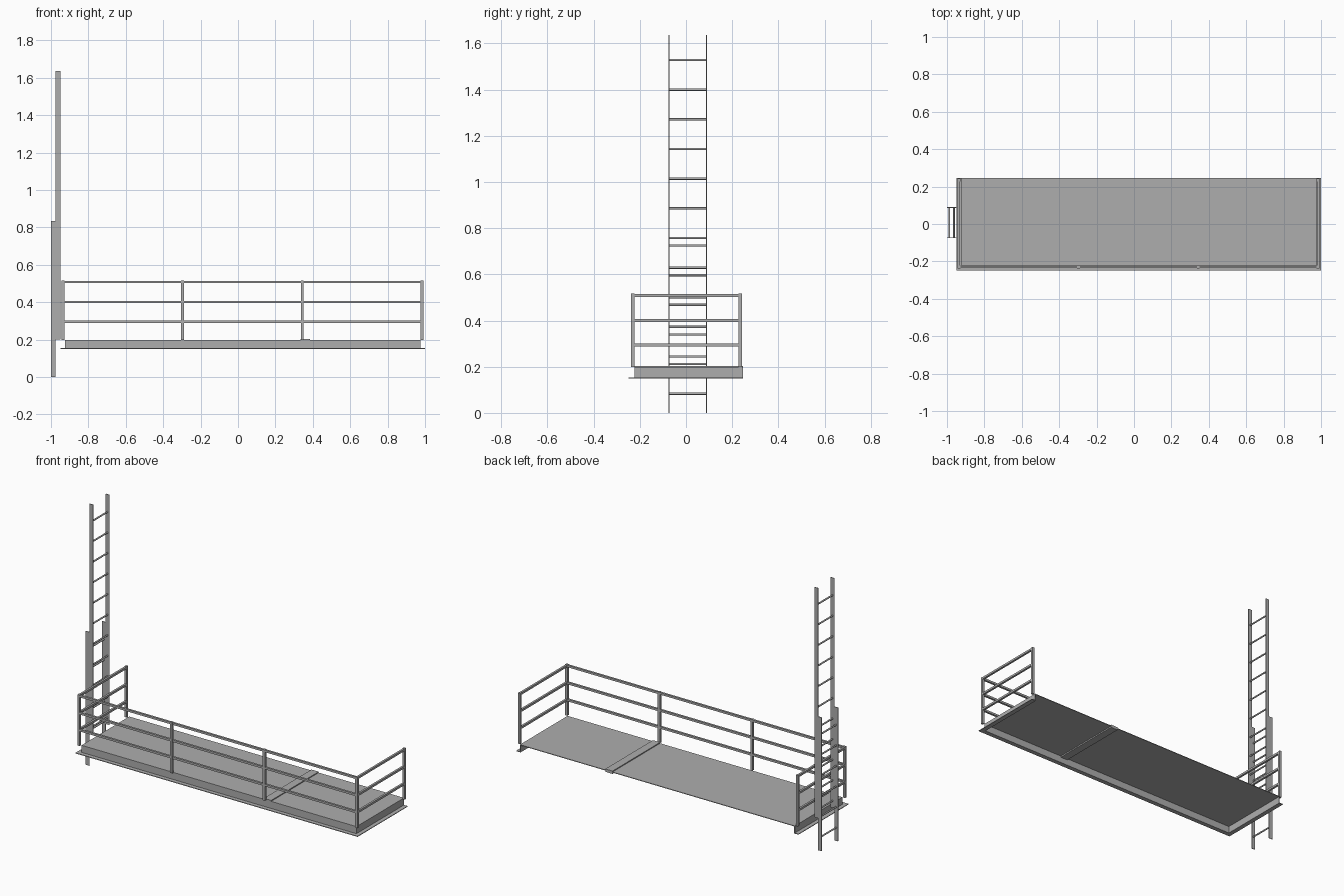
import bpy
from mathutils import Vector

cube = bpy.data.objects.get("Cube")
if cube:
    bpy.data.objects.remove(cube, do_unlink=True)

steel = bpy.data.materials.new("grey steel")
steel.use_nodes = True
GREY = (0.42, 0.42, 0.42, 1)
steel.diffuse_color = GREY
steel.node_tree.nodes["Principled BSDF"].inputs["Base Color"].default_value = GREY


def box(name, x, y, z):
    """Box from (min, max) ranges on each axis."""
    verts = [(a, b, c) for a in x for b in y for c in z]
    faces = [(0, 1, 3, 2), (4, 6, 7, 5), (0, 4, 5, 1),
             (2, 3, 7, 6), (0, 2, 6, 4), (1, 5, 7, 3)]
    mesh = bpy.data.meshes.new(name)
    mesh.from_pydata(verts, [], faces)
    mesh.materials.append(steel)
    obj = bpy.data.objects.new(name, mesh)
    bpy.context.collection.objects.link(obj)
    return obj


def bar(name, a, b, width):
    """Square bar between two points along one axis."""
    h = width / 2
    spans = [(min(p, q) - h, max(p, q) + h) if p == q else (min(p, q), max(p, q))
             for p, q in zip(a, b)]
    return box(name, *spans)


def rung(name, x, z):
    """Round rung running across the ladder."""
    bpy.ops.mesh.primitive_cylinder_add(
        vertices=12, radius=0.005, depth=STILE_Y[1] - STILE_Y[0],
        location=(x, sum(STILE_Y) / 2, z), rotation=(Vector((0, 1, 0)).angle(Vector((0, 0, 1))), 0, 0))
    obj = bpy.context.object
    obj.name = name
    obj.data.materials.append(steel)
    bpy.ops.object.shade_smooth_by_angle()


# Deck with a cover strip over its joint
LEFT, RIGHT, FRONT, BACK = 0.975, -0.925, -0.223, 0.247
BASE, TOP, T = 0.15, 0.198, 0.004
box("deck", (RIGHT, LEFT), (FRONT, BACK), (TOP - T, TOP))
box("joint_strip", (0.335, 0.385), (FRONT, BACK), (TOP - 0.012, TOP + 0.006))

# Edge angles: a hanging web with an outward foot on three sides
FOOT = 0.025
box("front_web", (RIGHT, LEFT), (FRONT, FRONT + T), (BASE, TOP))
box("front_foot", (RIGHT - FOOT, LEFT + FOOT), (FRONT - FOOT, FRONT + T), (BASE, BASE + T))
for side, x, out in (("left", LEFT, 1), ("right", RIGHT, -1)):
    box(side + "_web", sorted((x, x - out * T)), (FRONT, BACK), (BASE, TOP))
    box(side + "_foot", sorted((x - out * T, x + out * FOOT)), (FRONT, BACK), (BASE, BASE + T))

# Guard rail posts and three levels of rail
RAIL_X, RAIL_Y = (-0.936, 0.984), (-0.23, 0.235)
POST = 0.015
span = (RAIL_X[1] - RAIL_X[0]) / 3
for i in range(4):
    x = RAIL_X[0] + i * span
    bar("front_post", (x, RAIL_Y[0], TOP), (x, RAIL_Y[0], 0.516), POST)
for x in RAIL_X:
    bar("back_post", (x, RAIL_Y[1], TOP), (x, RAIL_Y[1], 0.516), POST)
for z in (0.295, 0.401, 0.508):
    bar("front_rail", (RAIL_X[0], RAIL_Y[0], z), (RAIL_X[1], RAIL_Y[0], z), 0.013)
    for x in RAIL_X:
        bar("side_rail", (x, RAIL_Y[0], z), (x, RAIL_Y[1], z), 0.013)

# Two overlapping ladder sections: flat stiles and round rungs
STILE_Y = (-0.073, 0.088)
PITCH = 0.1284
for name, x, z, first, count in (("upper", (-0.975, -0.95), (0.2, 1.637), 0.244, 11),
                                 ("lower", (-1.0, -0.975), (0, 0.835), 0.083, 6)):
    for y in STILE_Y:
        box(name + "_ladder_stile", x, (y - T / 2, y + T / 2), z)
    for i in range(count):
        rung(name + "_ladder_rung", sum(x) / 2, first + i * PITCH)
